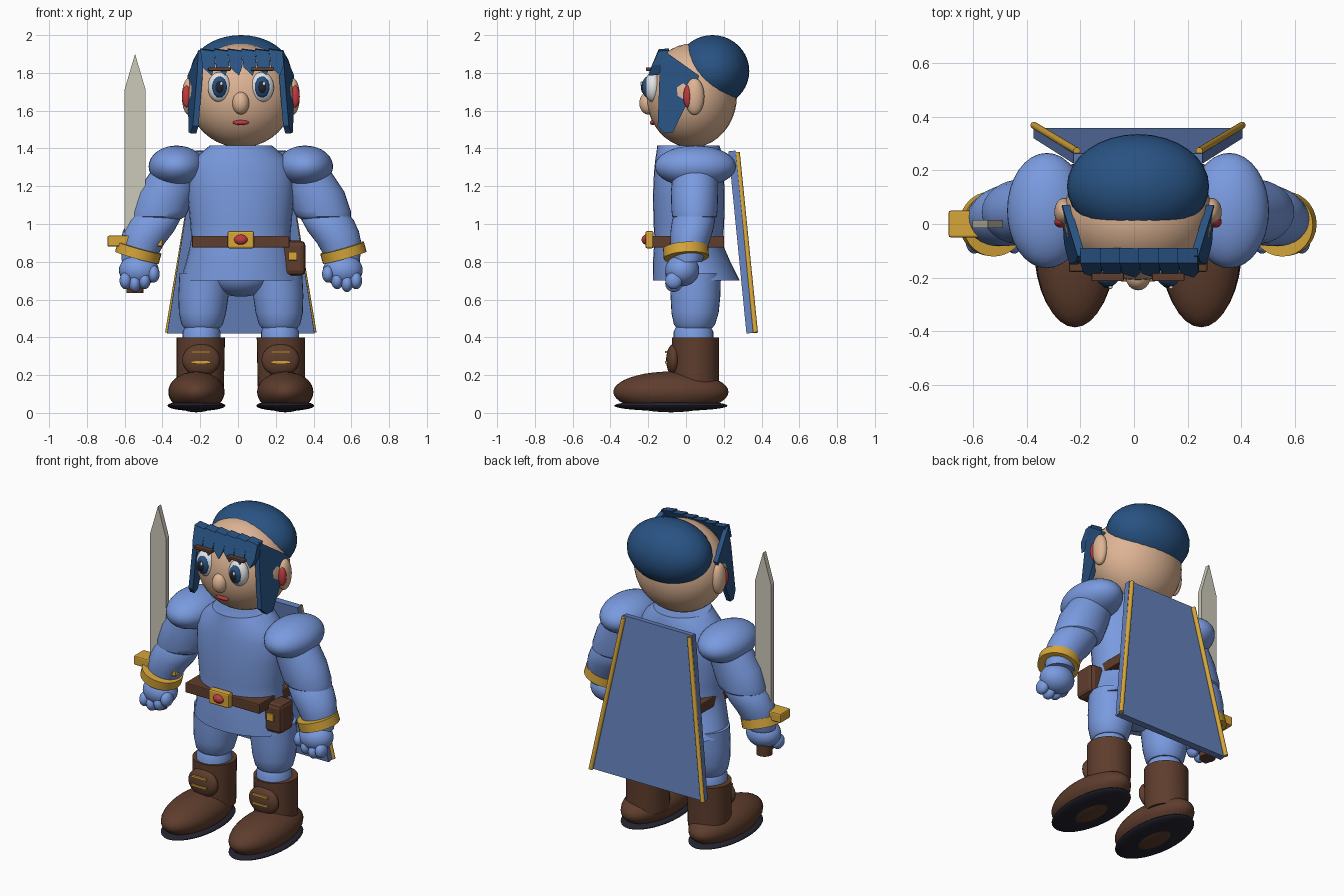
import bpy, bmesh, math
from mathutils import Vector

if "Cube" in bpy.data.objects:
    bpy.data.objects.remove(bpy.data.objects["Cube"])

CX = 0.015  # body axis; the sword hand side reaches further out


def colour(name, r, g, b):
    m = bpy.data.materials.new(name)
    lin = [((c / 255 + 0.055) / 1.055) ** 2.4 for c in (r, g, b)]
    m.diffuse_color = (*lin, 1)
    m.use_nodes = True
    m.node_tree.nodes["Principled BSDF"].inputs["Base Color"].default_value = m.diffuse_color
    return m


SKIN = colour("skin", 222, 180, 148)
BLUE = colour("tunic_blue", 122, 155, 224)
CAPE = colour("cape_blue", 100, 128, 186)
HAIR = colour("hair_navy", 40, 82, 130)
GOLD = colour("gold", 214, 166, 58)
BROWN = colour("leather", 94, 61, 45)
DARK = colour("near_black", 36, 36, 48)
RED = colour("red", 192, 58, 62)
WHITE = colour("white", 236, 238, 240)
STEEL = colour("steel", 204, 200, 186)


def finish(name, bm, mat, smooth=True, bevel=0):
    bmesh.ops.recalc_face_normals(bm, faces=bm.faces)
    me = bpy.data.meshes.new(name)
    bm.to_mesh(me)
    bm.free()
    ob = bpy.data.objects.new(name, me)
    bpy.context.collection.objects.link(ob)
    me.materials.append(mat)
    if bevel:
        b = ob.modifiers.new("bevel", "BEVEL")
        b.width, b.segments = bevel, 2
    if smooth:
        bpy.context.view_layer.objects.active = ob
        ob.select_set(True)
        bpy.ops.object.shade_smooth_by_angle(angle=math.radians(40))
        ob.select_set(False)
    return ob


def ball(name, c, r, mat):
    bm = bmesh.new()
    bmesh.ops.create_uvsphere(bm, u_segments=32, v_segments=20, radius=1)
    bmesh.ops.scale(bm, vec=r, verts=bm.verts)
    bmesh.ops.translate(bm, vec=(c[0] + CX, c[1], c[2]), verts=bm.verts)
    return finish(name, bm, mat)


def box(name, c, half, mat, bevel=0.006):
    bm = bmesh.new()
    bmesh.ops.create_cube(bm, size=2)
    bmesh.ops.scale(bm, vec=half, verts=bm.verts)
    bmesh.ops.translate(bm, vec=(c[0] + CX, c[1], c[2]), verts=bm.verts)
    return finish(name, bm, mat, False, bevel)


def loft(name, rings, mat, n=32):
    """Stack of horizontal ellipses: x, y, z, x radius, y radius."""
    bm = bmesh.new()
    loops = []
    for x, y, z, rx, ry in rings:
        loops.append([bm.verts.new((CX + x + rx * math.cos(a), y + ry * math.sin(a), z))
                      for a in (2 * math.pi * i / n for i in range(n))])
    for lo, hi in zip(loops, loops[1:]):
        for i in range(n):
            j = (i + 1) % n
            bm.faces.new((lo[i], lo[j], hi[j], hi[i]))
    bm.faces.new(loops[0])
    bm.faces.new(loops[-1])
    return finish(name, bm, mat)


def rod(name, a, b, r, mat):
    a, b = Vector(a), Vector(b)
    bm = bmesh.new()
    bmesh.ops.create_cone(bm, cap_ends=True, segments=28, radius1=r, radius2=r, depth=(b - a).length)
    bmesh.ops.rotate(bm, matrix=(b - a).to_track_quat("Z", "Y").to_matrix(), verts=bm.verts)
    bmesh.ops.translate(bm, vec=(a + b) / 2 + Vector((CX, 0, 0)), verts=bm.verts)
    return finish(name, bm, mat)


def plate(name, pts, off, mat):
    """Outline given a thickness along a vector."""
    bm = bmesh.new()
    shift, off = Vector((CX, 0, 0)), Vector(off)
    a = [bm.verts.new(Vector(p) + shift) for p in pts]
    b = [bm.verts.new(Vector(p) + shift + off) for p in pts]
    bm.faces.new(a)
    bm.faces.new(b)
    for i in range(len(a)):
        j = (i + 1) % len(a)
        bm.faces.new((a[i], a[j], b[j], b[i]))
    return finish(name, bm, mat, False)


# Head, hair cap and face
ball("head", (0, .03, 1.68), (.28, .24, .275), SKIN)
ball("hair_cap", (0, .14, 1.81), (.265, .195, .19), HAIR)
ball("nose", (0, -.2, 1.64), (.045, .047, .06), SKIN)
ball("mouth", (0, -.177, 1.537), (.043, .014, .013), RED)

# Fringe of slanted locks
for i in range(6):
    x = -.215 + .0725 * i
    plate("fringe_lock", [(x, -.145, 1.925), (x + .074, -.145, 1.915), (x + .08, -.18, 1.84),
                          (x + .06, -.2, 1.785), (x + .012, -.185, 1.83)], (0, .055, .005), HAIR)

# Tunic, belt and pelvis
loft("tunic", [(0, .055, .70, .32, .23), (0, .03, .80, .29, .205), (0, .015, .88, .27, .185),
               (0, .015, .93, .262, .182), (0, .015, 1.0, .268, .187), (0, .015, 1.15, .282, .19),
               (0, .015, 1.27, .282, .185), (0, .015, 1.34, .25, .178), (0, .015, 1.39, .195, .17),
               (0, .012, 1.415, .165, .165)], BLUE)
ball("pelvis", (0, .04, .735), (.18, .15, .12), BLUE)
box("belt", (0, .012, .906), (.258, .19, .031), BROWN)
box("buckle", (0, -.193, .917), (.07, .022, .046), GOLD, .01)
ball("buckle_gem", (0, -.21, .917), (.036, .025, .027), RED)
box("pouch", (.282, -.02, .82), (.06, .07, .092), BROWN, .025)
box("pouch_clasp", (.275, -.094, .83), (.023, .008, .022), GOLD, .003)

# Cape with gold edging
plate("cape", [(-.24, .225, 1.385), (.24, .225, 1.385), (.39, .32, .42), (-.39, .32, .42)],
      (0, .038, .004), CAPE)

for s in (-1, 1):
    # Ears, eyes and brows
    ball("ear", (s * .275, .045, 1.675), (.037, .052, .097), SKIN)
    ball("inner_ear", (s * .287, .008, 1.675), (.025, .022, .058), RED)
    ball("eye_white", (s * .113, -.175, 1.725), (.062, .045, .08), WHITE)
    ball("iris", (s * .113, -.2, 1.725), (.041, .033, .057), HAIR)
    ball("pupil", (s * .113, -.219, 1.725), (.024, .02, .036), DARK)
    ball("eye_glint", (s * .113 + .01, -.236, 1.743), (.008, .006, .011), WHITE)
    box("eyebrow", (s * .113, -.197, 1.82), (.06, .016, .009), BROWN, .004)

    # Long lock in front of each ear
    side = [(-.12, 1.92), (.07, 1.785), (.05, 1.73), (-.07, 1.485), (-.115, 1.48), (-.15, 1.52), (-.14, 1.8)]
    plate("side_lock", [(s * (.195 + .24 * (y + .12) + .09 * (1.92 - z)), y, z) for y, z in side],
          (s * .03, 0, 0), HAIR)

    # Arms
    ball("shoulder_pad", (s * .34, .05, 1.305), (.148, .215, .11), BLUE)
    loft("upper_sleeve", [(s * .44, .045, 1.025, .12, .10), (s * .438, .045, 1.04, .145, .118),
                          (s * .43, .045, 1.07, .152, .122), (s * .395, .045, 1.17, .153, .125),
                          (s * .345, .05, 1.28, .13, .12)], BLUE)
    loft("forearm_sleeve", [(s * .545, .01, .80, .085, .075), (s * .52, .02, .90, .118, .103),
                            (s * .49, .03, .96, .135, .112), (s * .46, .04, 1.02, .138, .114),
                            (s * .445, .045, 1.06, .12, .10)], BLUE)
    up = Vector((-s * .28, -.06, 1)).normalized() * .027
    mid = Vector((s * .543, .0, .848))
    rod("cuff", mid - up, mid + up, .12, GOLD)
    ball("palm", (s * .54, -.02, .755), (.105, .09, .085), BLUE)
    for dx, dz in ((-.078, .735), (-.03, .70), (.022, .685), (.07, .70)):
        ball("finger", (s * (.54 + dx), -.065, dz), (.032, .045, .045), BLUE)

    # Legs
    loft("thigh", [(s * .205, .045, .45, .095, .095), (s * .205, .045, .47, .11, .11),
                   (s * .203, .048, .53, .125, .125), (s * .198, .05, .62, .133, .132),
                   (s * .19, .05, .74, .135, .135)], BLUE)
    loft("shin", [(s * .208, .04, .36, .1, .105), (s * .208, .04, .43, .1, .105),
                  (s * .206, .04, .46, .085, .09)], BLUE)

    # Boots
    loft("boot_shaft", [(s * .215, .05, .12, .125, .125), (s * .212, .05, .40, .128, .125)], BROWN)
    ball("boot_foot", (s * .235, -.08, .111), (.149, .305, .108), BROWN)
    ball("boot_sole", (s * .235, -.08, .038), (.153, .3, .028), DARK)
    ball("boot_tongue", (s * .21, -.065, .28), (.1, .04, .085), BROWN)
    for z in (.268, .322):
        box("boot_lace", (s * .212, -.104, z), (.052, .006, .006), GOLD, 0)

    # Cape edging
    rod("cape_trim", (s * .228, .272, 1.38), (s * .388, .368, .425), .013, GOLD)

# Sword held upright
SX = -.56
plate("sword_blade", [(SX - .056, -.015, .9), (SX + .056, -.015, .9), (SX + .056, -.015, 1.71),
                      (SX, -.015, 1.9), (SX - .056, -.015, 1.71)], (0, .03, 0), STEEL)
box("sword_guard", (SX, 0, .909), (.146, .05, .029), GOLD, .008)
rod("sword_grip", (SX, 0, .635), (SX, 0, .9), .046, BROWN)
